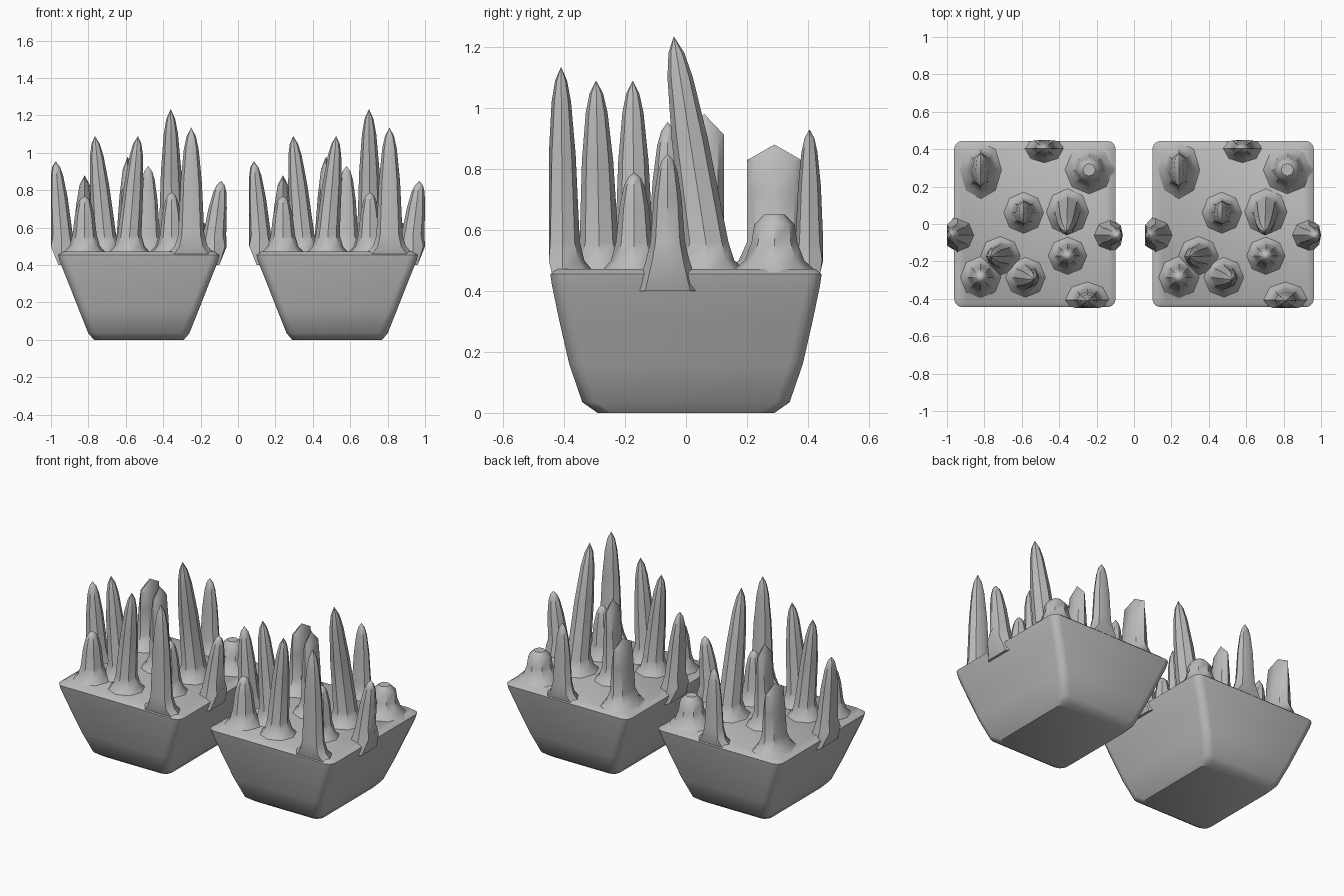
import bpy, bmesh, math
from mathutils import Vector

cube = bpy.data.objects.get("Cube")
if cube:
    bpy.data.objects.remove(cube, do_unlink=True)

grey = bpy.data.materials.new("stone_grey")
grey.use_nodes = True
COLOUR = (0.5, 0.5, 0.5, 1)
grey.diffuse_color = COLOUR
bsdf = grey.node_tree.nodes["Principled BSDF"]
bsdf.inputs["Base Color"].default_value = COLOUR
bsdf.inputs["Roughness"].default_value = 0.8

OFFSET = 0.53      # each block's distance from the middle
FLOOR = 0.56       # height where spike shafts leave their flared feet


def clamp(v, limit):
    return max(-limit, min(limit, v))


def loft(name, rings, tip=None):
    """Skin a stack of rings; close with a cap or a pointed tip. Makes both copies."""
    bm = bmesh.new()
    loops = [[bm.verts.new(p) for p in ring] for ring in rings]
    n = len(loops[0])
    for low, high in zip(loops, loops[1:]):
        for i in range(n):
            j = (i + 1) % n
            bm.faces.new((low[i], low[j], high[j], high[i]))
    bm.faces.new(loops[0][::-1])
    if tip is None:
        bm.faces.new(loops[-1])
    else:
        point = bm.verts.new(tip)
        for i in range(n):
            bm.faces.new((loops[-1][i], loops[-1][(i + 1) % n], point))
    bmesh.ops.recalc_face_normals(bm, faces=bm.faces)
    mesh = bpy.data.meshes.new(name)
    bm.to_mesh(mesh)
    bm.free()
    mesh.materials.append(grey)
    bpy.ops.object.select_all(action='DESELECT')
    for side, x in (("right", -OFFSET), ("left", OFFSET)):
        ob = bpy.data.objects.new(f"{side}_{name}", mesh)
        ob.location.x = x
        bpy.context.collection.objects.link(ob)
    ob.select_set(True)
    bpy.context.view_layer.objects.active = ob
    bpy.ops.object.shade_smooth_by_angle(angle=math.radians(38))


def rounded_rect(hx, hy, z, r):
    pts = []
    for k, (sx, sy) in enumerate(((1, 1), (-1, 1), (-1, -1), (1, -1))):
        for step in range(4):
            a = math.radians(90 * k + 30 * step)
            pts.append((sx * (hx - r) + r * math.cos(a),
                        sy * (hy - r) + r * math.sin(a), z))
    return pts


# Tapered block with chamfered foot and rim
BODY = [(0, .24, .29), (.035, .27, .34), (.16, .32, .383), (.3, .375, .415),
        (.42, .423, .44), (.455, .432, .445), (.472, .405, .425)]
loft("block", [rounded_rect(hx, hy, z, .045) for z, hx, hy in BODY])

# Shaft profiles: fraction of height above the foot, width factor in x and y
SPIKE = [(0, 1.03, 1.03), (.5, .83, .83), (.8, .58, .58), (.92, .36, .36)]
BLADE = [(0, .95, 1), (.5, .7, 1), (.84, .42, 1)]
STUB = [(0, 1, 1), (.65, .88, .88), (1, .45, .45)]


def spike(name, base, apex, top, rx, ry, shape=SPIKE, sides=8):
    """Flared foot rising into a leaning shaft."""
    on_edge = abs(base[0]) > .38
    levels = [(.4 if on_edge else .46, 1.9, 1.9, 0), (.5, 1.3, 1.3, 0)]
    levels += [(FLOOR + f * (top - FLOOR), wx, wy, f) for f, wx, wy in shape]
    rings = []
    for n, (z, wx, wy, f) in enumerate(levels):
        c = Vector(base).lerp(Vector(apex), f)
        lx, ly = (.43, .44) if n == 0 else (.47, .45)
        ring = []
        for i in range(sides):
            a = math.tau * i / sides
            ring.append((clamp(c.x + rx * wx * math.cos(a), lx),
                         clamp(c.y + ry * wy * math.sin(a), ly), z))
        rings.append(ring)
    loft(name, rings, None if shape is STUB else (*apex, top))


# Back row
spike("back_blade", (-.29, .29), (-.29, .29), .88, .065, .09, BLADE)
spike("back_spike", (.05, .405), (.05, .405), .93, .06, .045)
spike("back_stub", (.29, .29), (.29, .29), .65, .075, .075, STUB)

# Middle row
spike("middle_blade", (-.06, .06), (-.06, .06), .98, .062, .064, BLADE)
spike("tallest_spike", (.175, .065), (.17, -.04), 1.235, .066, .072)
spike("right_edge_spike", (-.415, -.06), (-.445, -.06), .955, .06, .06)
spike("left_edge_spike", (.405, -.06), (.44, -.06), .85, .06, .055)

# Front rows
spike("inner_short_spike", (.175, -.17), (.175, -.17), .79, .06, .058)
spike("inner_tall_spike", (-.185, -.17), (-.235, -.175), 1.09, .062, .06)
spike("front_short_spike", (-.29, -.285), (-.29, -.285), .77, .063, .065)
spike("front_tall_spike", (-.05, -.285), (-.005, -.295), 1.09, .062, .062)
spike("front_corner_spike", (.28, -.405), (.28, -.41), 1.135, .068, .055)
